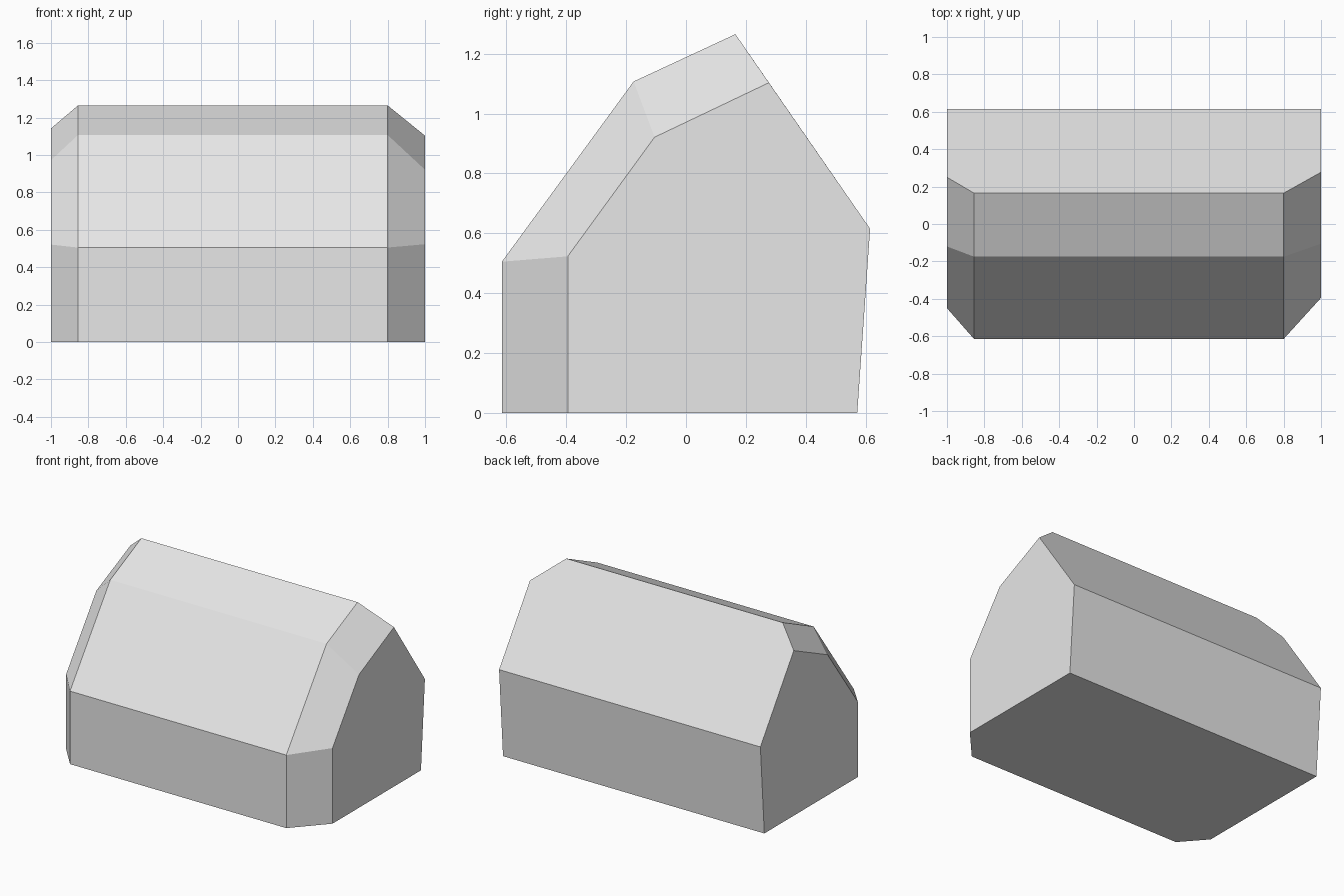
import bpy
import bmesh
from math import radians

cube = bpy.data.objects.get("Cube")
if cube:
    bpy.data.objects.remove(cube, do_unlink=True)

# Plain grey material
grey = bpy.data.materials.new("light_grey")
grey.use_nodes = True
colour = (0.8, 0.8, 0.8, 1.0)
grey.diffuse_color = colour
grey.node_tree.nodes["Principled BSDF"].inputs["Base Color"].default_value = colour

# Cross-sections as (y, z): the full body, then the shrunken ends
body = [(-0.615, 0), (-0.615, 0.505), (-0.175, 1.107), (0.165, 1.265)]
right_end = [(-0.45, 0), (-0.45, 0.521), (-0.12, 0.972), (0.25, 1.142)]
left_end = [(-0.395, 0), (-0.395, 0.523), (-0.105, 0.921), (0.277, 1.103)]
back = [(0.615, 0.615), (0.572, 0)]

sections = [
    (-1.0, right_end + back),
    (-0.855, body),
    (0.8, body),
    (1.0, left_end + back),
]

# Gabled block: the flat-faced convex shell around the sections
bm = bmesh.new()
for x, profile in sections:
    for y, z in profile:
        bm.verts.new((x, y, z))
hull = bmesh.ops.convex_hull(bm, input=bm.verts[:])
bmesh.ops.dissolve_limit(bm, angle_limit=radians(2.5),
                         verts=bm.verts[:], edges=bm.edges[:])
bmesh.ops.recalc_face_normals(bm, faces=bm.faces[:])

mesh = bpy.data.meshes.new("gabled_block")
bm.to_mesh(mesh)
bm.free()
mesh.materials.append(grey)
block = bpy.data.objects.new("gabled_block", mesh)
bpy.context.collection.objects.link(block)
